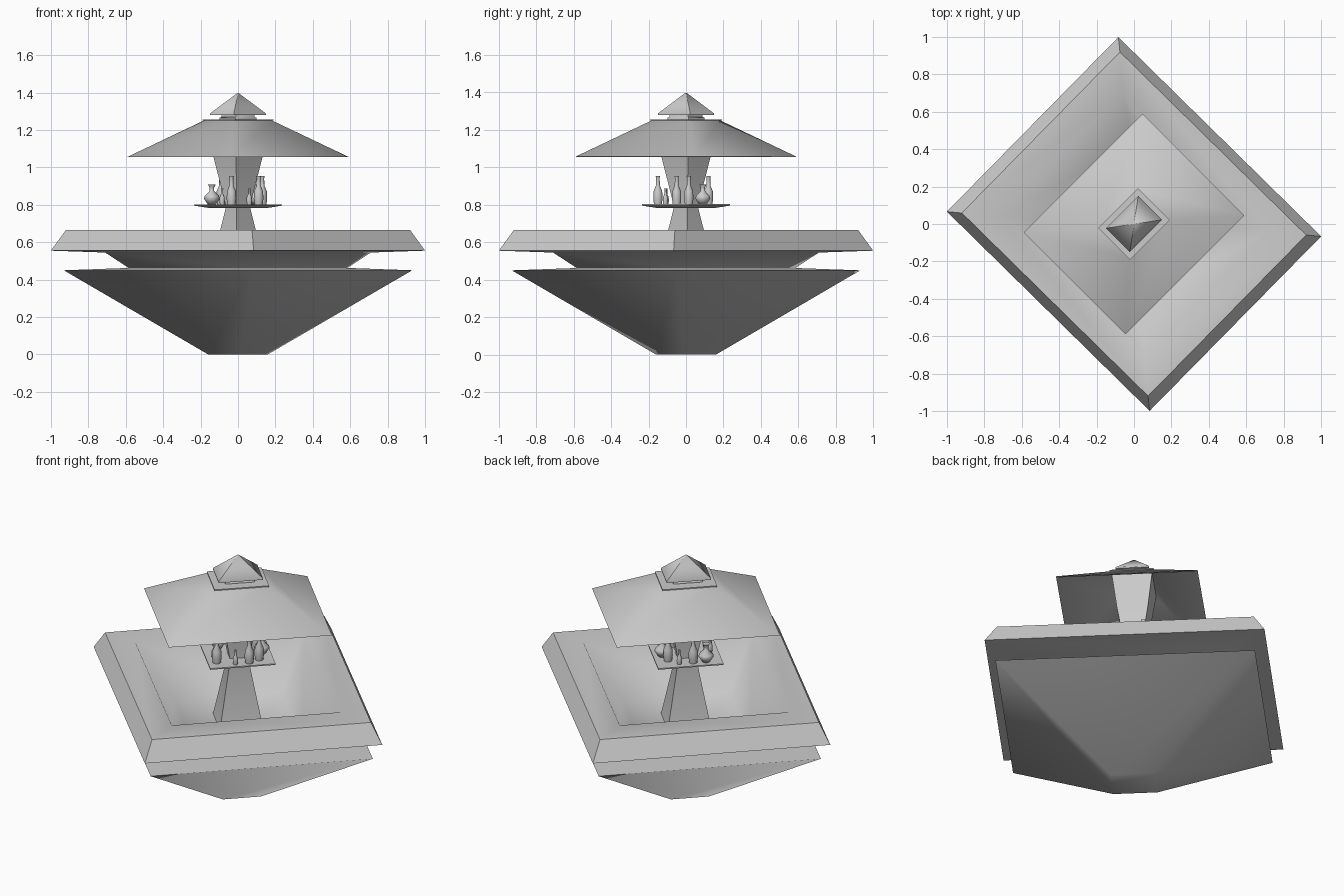
import bpy, bmesh, math

cube = bpy.data.objects.get("Cube")
if cube:
    bpy.data.objects.remove(cube, do_unlink=True)

grey = bpy.data.materials.new("plain_grey")
grey.use_nodes = True
colour = (0.6, 0.6, 0.6, 1)
grey.diffuse_color = colour
grey.node_tree.nodes["Principled BSDF"].inputs["Base Color"].default_value = colour


def loft(name, rings, start_cap=True, end_cap=True, smooth=60):
    """Skin a stack of point rings into one object."""
    bm = bmesh.new()
    loops = [[bm.verts.new(p) for p in ring] for ring in rings]
    for a, b in zip(loops, loops[1:]):
        n = len(a)
        for i in range(n):
            j = (i + 1) % n
            bm.faces.new((a[i], a[j], b[j], b[i]))
    if start_cap:
        bm.faces.new(loops[0][::-1])
    if end_cap:
        bm.faces.new(loops[-1])
    bmesh.ops.recalc_face_normals(bm, faces=bm.faces)
    mesh = bpy.data.meshes.new(name)
    bm.to_mesh(mesh)
    bm.free()
    mesh.materials.append(grey)
    obj = bpy.data.objects.new(name, mesh)
    bpy.context.collection.objects.link(obj)
    bpy.ops.object.select_all(action="DESELECT")
    obj.select_set(True)
    bpy.context.view_layer.objects.active = obj
    bpy.ops.object.shade_smooth_by_angle(angle=math.radians(smooth))
    return obj


def box_stack(name, profile, turn, **options):
    """Rectangular rings given as (z, half width, half length), turned about z."""
    rings = [[(-w, -d, z), (w, -d, z), (w, d, z), (-w, d, z)] for z, w, d in profile]
    obj = loft(name, rings, **options)
    obj.rotation_euler.z = math.radians(turn)
    return obj


def bottle(name, profile, x, y, scale=1, sides=10):
    """Round container from a (radius, height) profile."""
    rings = [[(r * math.cos(math.tau * i / sides), r * math.sin(math.tau * i / sides), z)
              for i in range(sides)] for r, z in profile]
    obj = loft(name, rings)
    obj.location = (x, y, 0.803)
    obj.scale = (scale, scale, scale)


BASE_TURN, TOP_TURN = 45.5, -45

# Flared base, left open where the counter drops into it
box_stack("base_bowl", [(0, 0.105, 0.12), (0.45, 0.612, 0.705), (0.463, 0.37, 0.44)],
          BASE_TURN, end_cap=False)

# Counter ring with sloping well and neck
box_stack("counter", [
    (0.41, 0.295, 0.305), (0.665, 0.465, 0.539), (0.665, 0.603, 0.698),
    (0.555, 0.654, 0.76), (0.545, 0.465, 0.539), (0.46, 0.375, 0.445),
    (0.39, 0.31, 0.32)], BASE_TURN)

# Central hourglass column
box_stack("column", [(0.41, 0.108, 0.118), (0.79, 0.04, 0.05),
                     (1.055, 0.085, 0.1), (1.24, 0.11, 0.13)], TOP_TURN)

# Bottle shelf with tapered underside
box_stack("shelf", [(0.783, 0.1, 0.12), (0.796, 0.154, 0.18),
                    (0.803, 0.154, 0.18), (0.8, 0.12, 0.14)], TOP_TURN)

# Hollow sloping roof
box_stack("roof", [(1.24, 0.105, 0.13), (1.055, 0.375, 0.439),
                   (1.057, 0.385, 0.449), (1.25, 0.115, 0.145)], TOP_TURN)
box_stack("roof_slab", [(1.25, 0.12, 0.15), (1.256, 0.12, 0.15)], TOP_TURN)

# Vent neck and pointed cap
box_stack("vent_neck", [(1.256, 0.06, 0.08), (1.265, 0.06, 0.08),
                        (1.27, 0.055, 0.07), (1.285, 0.055, 0.07)], TOP_TURN)
box_stack("vent_cap", [(1.28, 0.09, 0.122), (1.288, 0.09, 0.122),
                       (1.398, 0.002, 0.002)], TOP_TURN)

# Bottles and flasks around the shelf
TALL = [(0.022, 0), (0.026, 0.03), (0.024, 0.07), (0.011, 0.1), (0.01, 0.14), (0.013, 0.152)]
FLASK = [(0.022, 0), (0.042, 0.03), (0.038, 0.045), (0.013, 0.07), (0.013, 0.09), (0.02, 0.105)]
for x, y in [(-0.035, -0.15), (0.11, -0.05), (0.13, 0.015), (0.035, 0.12), (-0.09, 0.06)]:
    bottle("tall_bottle", TALL, x, y)
for x, y in [(-0.14, 0.01), (0.095, 0.09)]:
    bottle("round_flask", FLASK, x, y)
for x, y in [(-0.085, -0.105), (0.06, -0.11), (-0.04, 0.12)]:
    bottle("small_bottle", TALL, x, y, scale=0.55)
